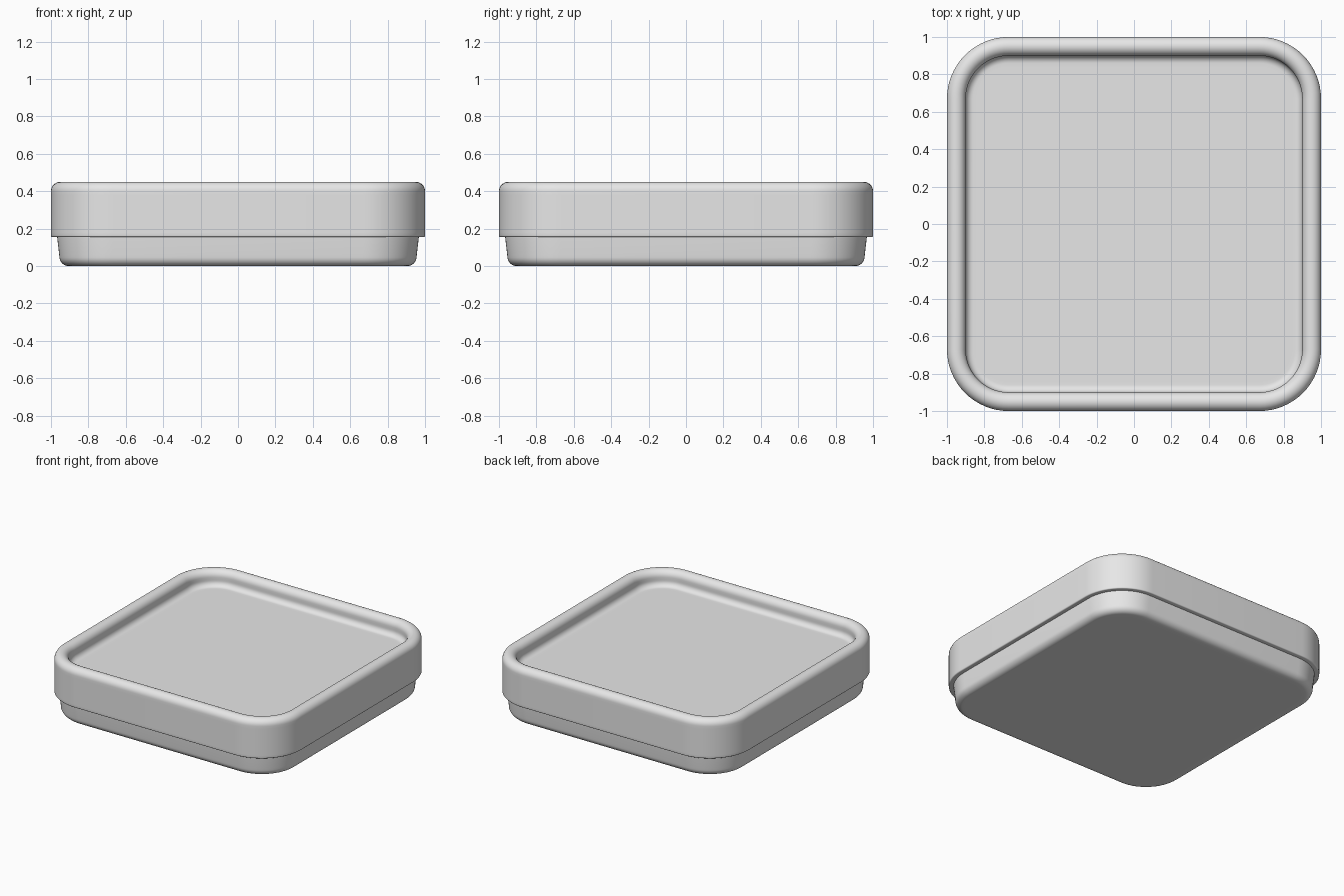
import bpy, bmesh, math

cube = bpy.data.objects.get("Cube")
if cube:
    bpy.data.objects.remove(cube, do_unlink=True)

grey = bpy.data.materials.new("light_grey")
grey.use_nodes = True
grey.diffuse_color = (0.8, 0.8, 0.8, 1)
grey.node_tree.nodes["Principled BSDF"].inputs["Base Color"].default_value = (0.8, 0.8, 0.8, 1)

CORE = 0.67      # half width of the square between the corner centres
STEPS = 16       # segments per rounded corner


def arc(cx, cz, r, start, end, n=8):
    """Profile points (half width, height) along an arc, in degrees."""
    angles = [math.radians(start + (end - start) * i / n) for i in range(n + 1)]
    return [(cx + r * math.cos(a), cz + r * math.sin(a)) for a in angles]


def ring(bm, half, z):
    """Rounded square whose corners stay concentric at every half width."""
    verts = []
    for q in range(4):
        mid = math.radians(45 + 90 * q)
        cx = math.copysign(CORE, math.cos(mid))
        cy = math.copysign(CORE, math.sin(mid))
        for i in range(STEPS + 1):
            a = math.pi / 2 * (q + i / STEPS)
            verts.append(bm.verts.new((cx + (half - CORE) * math.cos(a),
                                       cy + (half - CORE) * math.sin(a), z)))
    return verts


def sweep(name, profile):
    """Closed solid made by carrying a profile round the rounded square."""
    bm = bmesh.new()
    rings = [ring(bm, w, z) for w, z in profile]
    for low, high in zip(rings, rings[1:]):
        for i in range(len(low)):
            j = (i + 1) % len(low)
            bm.faces.new((low[i], low[j], high[j], high[i]))
    bm.faces.new(rings[0][::-1])
    bm.faces.new(rings[-1])
    bmesh.ops.recalc_face_normals(bm, faces=bm.faces)
    mesh = bpy.data.meshes.new(name)
    bm.to_mesh(mesh)
    bm.free()
    obj = bpy.data.objects.new(name, mesh)
    bpy.context.collection.objects.link(obj)
    mesh.materials.append(grey)
    bpy.ops.object.select_all(action="DESELECT")
    obj.select_set(True)
    bpy.context.view_layer.objects.active = obj
    bpy.ops.object.shade_smooth_by_angle(angle=math.radians(35))


# Tapered base with a rounded bottom edge, tucked up into the lid
sweep("base", [(0.88, 0)] + arc(0.905, 0.05, 0.05, -90, -5)
      + [(0.956, 0.06), (0.967, 0.155), (0.968, 0.2)])

# Lid: small lower edge, straight wall, full round rim, filleted recess
sweep("lid", [(0.94, 0.155)] + arc(0.992, 0.163, 0.008, -90, 0, 4)
      + [(1.0, 0.18), (1.0, 0.38)] + arc(0.95, 0.4, 0.05, 0, 180, 16)
      + [(0.9, 0.385)] + arc(0.86, 0.375, 0.04, 0, -90)
      + [(0.84, 0.335)])
